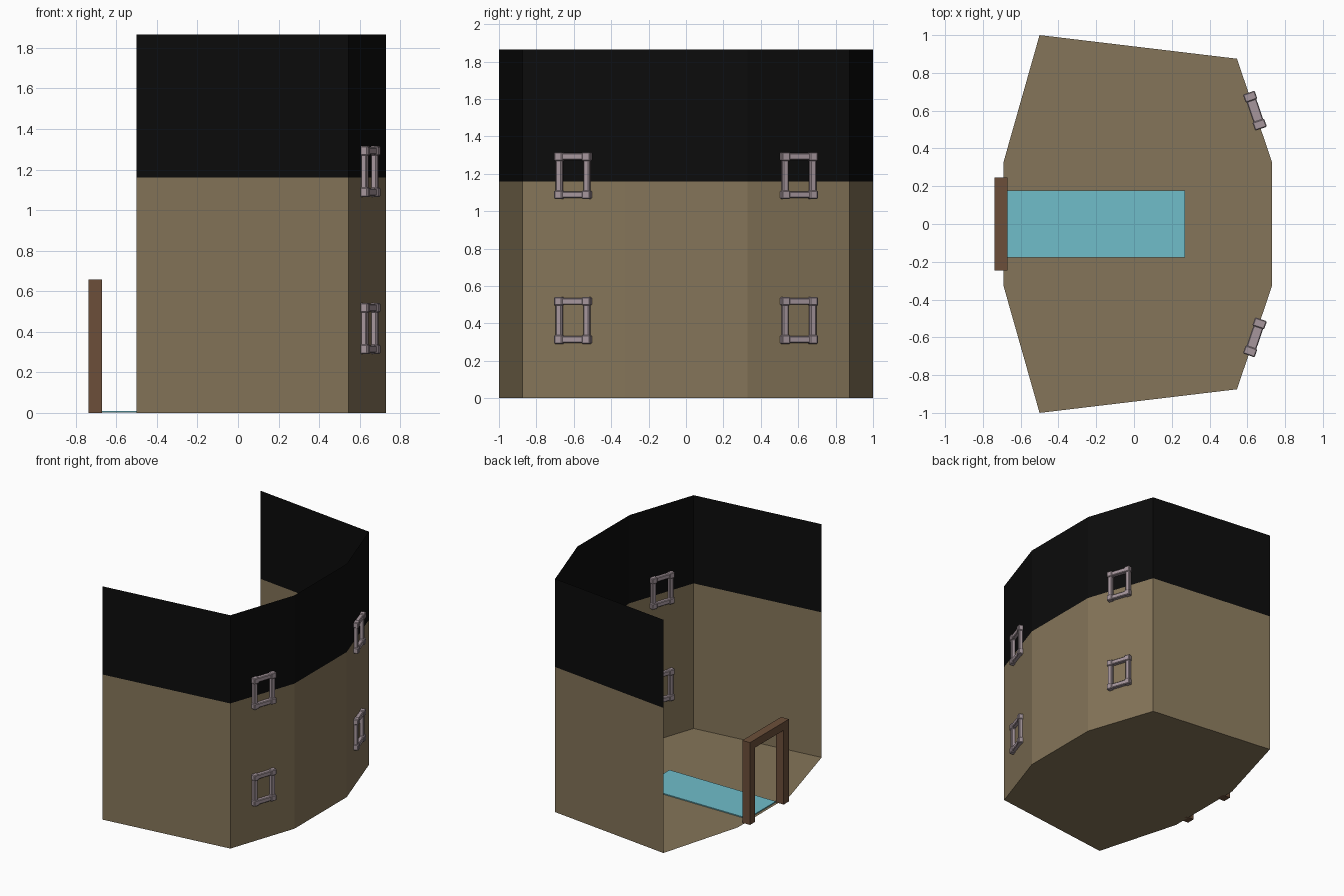
import bpy, bmesh, math
from mathutils import Matrix, Vector

if "Cube" in bpy.data.objects:
    bpy.data.objects.remove(bpy.data.objects["Cube"])


def material(name, rgb):
    m = bpy.data.materials.new(name)
    m.diffuse_color = (*rgb, 1)
    m.use_nodes = True
    m.node_tree.nodes["Principled BSDF"].inputs["Base Color"].default_value = m.diffuse_color
    return m


TAN = material("tan plaster", (0.235, 0.178, 0.100))
BLACK = material("black upper wall", (0.0035, 0.0035, 0.0035))
TEAL = material("teal rug", (0.16, 0.51, 0.59))
WOOD = material("brown wood", (0.15, 0.078, 0.042))
STONE = material("mauve stone", (0.38, 0.305, 0.335))


def finish(name, bm, *mats):
    me = bpy.data.meshes.new(name)
    bm.to_mesh(me)
    bm.free()
    ob = bpy.data.objects.new(name, me)
    bpy.context.collection.objects.link(ob)
    for m in mats:
        me.materials.append(m)
    return ob


def box(bm, centre, size):
    mat = Matrix.Translation(centre) @ Matrix.Diagonal((*size, 1))
    bmesh.ops.create_cube(bm, size=1, matrix=mat)


# Floor plan: the wall runs round the +x side and is open towards -x
half = [(-0.5, -1.0), (0.545, -0.875), (0.73, -0.33)]
wall_path = half + [(x, -y) for x, y in reversed(half)]
doorway_side = [(-0.69, 0.33), (-0.69, -0.33)]

# Floor sheet
bm = bmesh.new()
bm.faces.new([bm.verts.new((x, y, 0)) for x, y in wall_path + doorway_side])
finish("floor", bm, TAN)

# Wall sheet, black above the height 1.16
bm = bmesh.new()
rows = [[bm.verts.new((x, y, z)) for x, y in wall_path] for z in (0, 1.16, 1.865)]
for low, high in zip(rows, rows[1:]):
    for i in range(len(wall_path) - 1):
        f = bm.faces.new((low[i], low[i + 1], high[i + 1], high[i]))
        f.material_index = int(f.calc_center_median().z > 1.16)
finish("wall", bm, TAN, BLACK)

# Rug
bm = bmesh.new()
box(bm, (-0.2, 0, 0.005), (0.94, 0.355, 0.008))
finish("rug", bm, TEAL)

# Door frame: two posts and a lintel
bm = bmesh.new()
for s in (-1, 1):
    box(bm, (-0.704, s * 0.213, 0.297), (0.068, 0.066, 0.594))
box(bm, (-0.704, 0, 0.626), (0.068, 0.492, 0.064))
finish("door_frame", bm, WOOD)

# Window frames: bars with thicker corner blocks, set into the slanted walls
for side in (-1, 1):
    for level, z in (("lower", 0.416), ("upper", 1.19)):
        bm = bmesh.new()
        for s in (-1, 1):
            box(bm, (0, s * 0.078, 0), (0.05, 0.034, 0.2))
            box(bm, (0, 0, s * 0.102), (0.054, 0.16, 0.036))
            for t in (-1, 1):
                box(bm, (0, s * 0.078, t * 0.102), (0.066, 0.046, 0.046))
        ob = finish(f"window_frame_{level}_{'right' if side > 0 else 'left'}", bm, STONE)
        ob.location = Vector((0.64, side * 0.6, z))
        ob.rotation_euler.z = side * math.atan2(0.185, 0.545)
        bev = ob.modifiers.new("worn edges", "BEVEL")
        bev.width = 0.005
        bev.segments = 1
